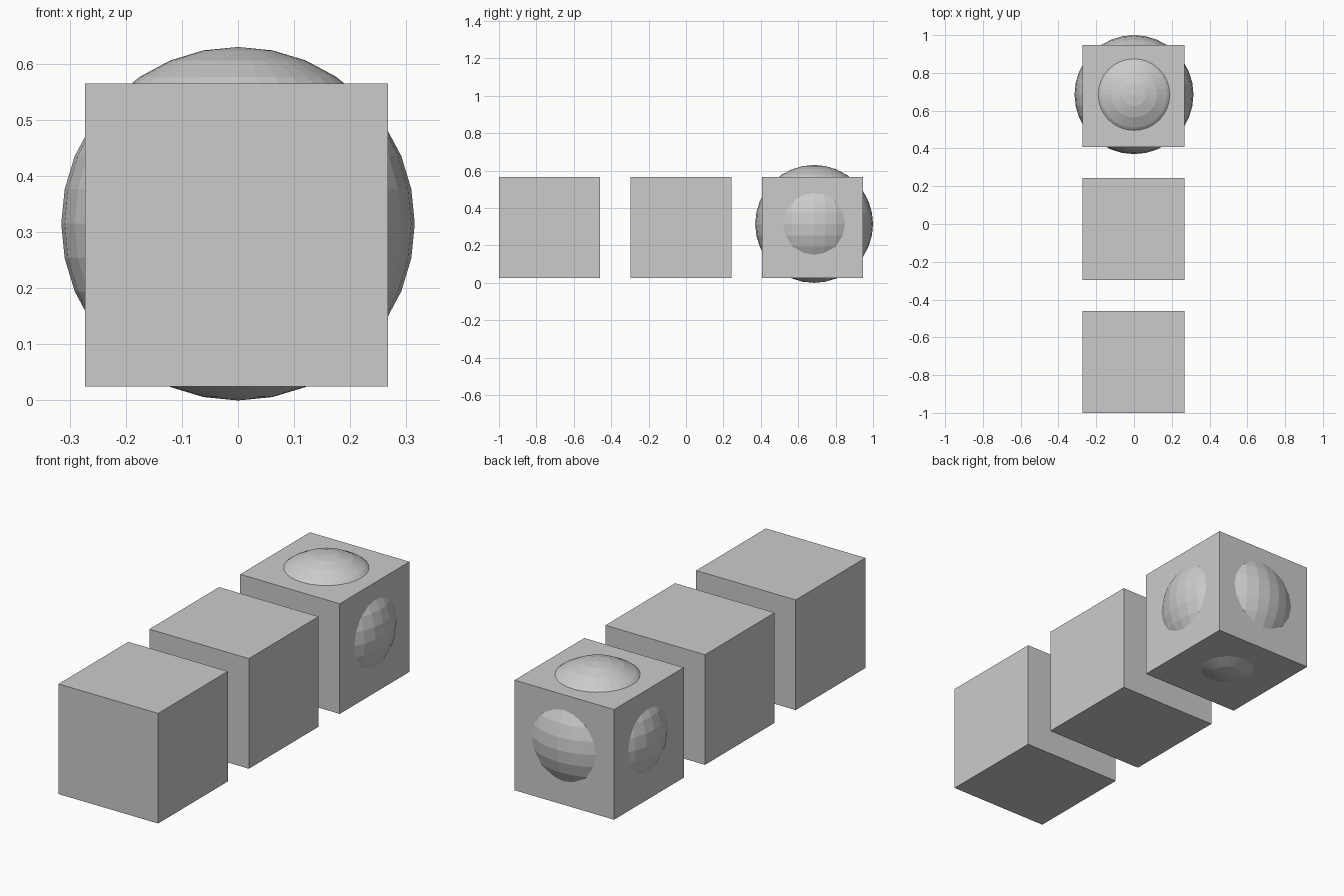
import bpy

if "Cube" in bpy.data.objects:
    bpy.data.objects.remove(bpy.data.objects["Cube"])

SIDE = 0.54
RADIUS = 0.315


def add_box(name, y):
    bpy.ops.mesh.primitive_cube_add(size=SIDE, location=(-0.003, y, 0.295))
    bpy.context.object.name = name


# Row of three equal cubes
for name, y in (("front_cube", -0.73), ("middle_cube", -0.027), ("back_cube", 0.677)):
    add_box(name, y)

# Faceted sphere bulging through every face of the back cube
bpy.ops.mesh.primitive_uv_sphere_add(segments=32, ring_count=16, radius=RADIUS,
                                     location=(0, 1 - RADIUS, RADIUS))
bpy.context.object.name = "bulging_sphere"
